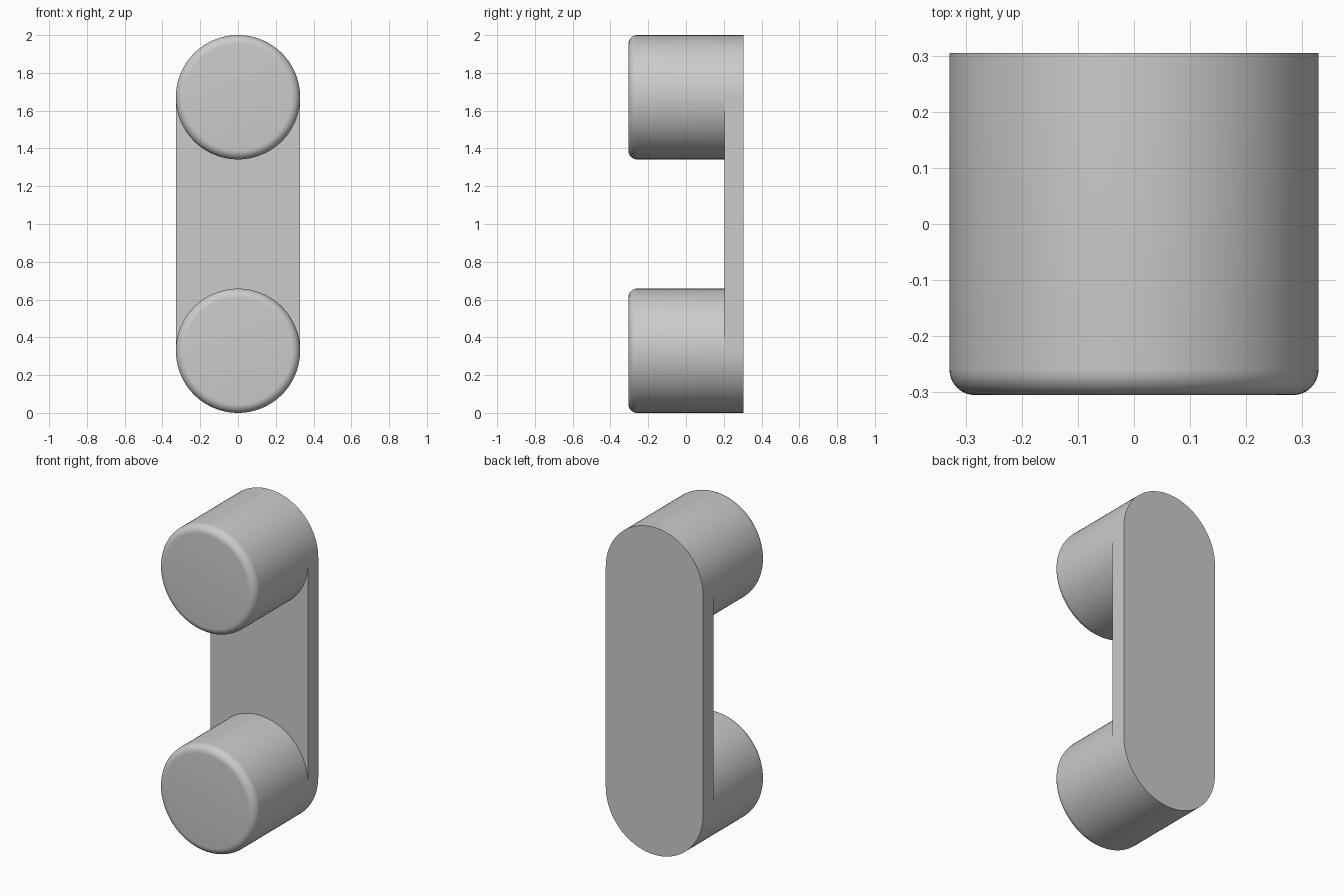
import bpy, bmesh, math

cube = bpy.data.objects.get("Cube")
if cube:
    bpy.data.objects.remove(cube, do_unlink=True)

RADIUS, FRONT, PLATE, BACK = 0.329, -0.305, 0.205, 0.305
ROUND = 0.046          # rounded rim of each knob
HALF = 48              # segments per half circle
LOW, HIGH = RADIUS, 2 - RADIUS

grey = bpy.data.materials.new("plain grey")
grey.use_nodes = True
colour = (0.6, 0.6, 0.6, 1)
grey.diffuse_color = colour
grey.node_tree.nodes["Principled BSDF"].inputs["Base Color"].default_value = colour

bm = bmesh.new()


def ring(radius, y, z, start=0, count=2 * HALF):
    """Vertices on an arc in the x-z plane, starting at a multiple of a segment."""
    angles = [math.pi * (start + i) / HALF for i in range(count)]
    return [bm.verts.new((radius * math.cos(a), y, z + radius * math.sin(a))) for a in angles]


def bridge(a, b):
    for i in range(len(a)):
        j = (i + 1) % len(a)
        bm.faces.new((a[i], a[j], b[j], b[i]))


# Two knobs with rounded front rims, open where they meet the plate
steps = 8
rim = [math.pi / 2 * i / steps for i in range(steps + 1)]
profile = [(RADIUS - ROUND + ROUND * math.sin(t), FRONT + ROUND - ROUND * math.cos(t)) for t in rim]
profile.append((RADIUS, PLATE))
bases = []
for z in (LOW, HIGH):
    rings = [ring(r, y, z) for r, y in profile]
    bm.faces.new(rings[0])
    for a, b in zip(rings, rings[1:]):
        bridge(a, b)
    bases.append(rings[-1])

# Backplate: capsule outline sharing the outer half of each knob base
low, high = bases
outline = high[:HALF + 1] + low[HALF:] + low[:1]
back = [bm.verts.new((v.co.x, BACK, v.co.z)) for v in outline]
bridge(outline, back)
bm.faces.new(back)

# Front of the plate between the knobs
bm.faces.new(low[:HALF + 1] + high[HALF:] + high[:1])

bmesh.ops.recalc_face_normals(bm, faces=bm.faces[:])
mesh = bpy.data.meshes.new("double_knob_handle")
bm.to_mesh(mesh)
bm.free()
mesh.materials.append(grey)
handle = bpy.data.objects.new("double_knob_handle", mesh)
bpy.context.collection.objects.link(handle)

bpy.ops.object.select_all(action='DESELECT')
handle.select_set(True)
bpy.context.view_layer.objects.active = handle
bpy.ops.object.shade_smooth_by_angle(angle=math.radians(30))
